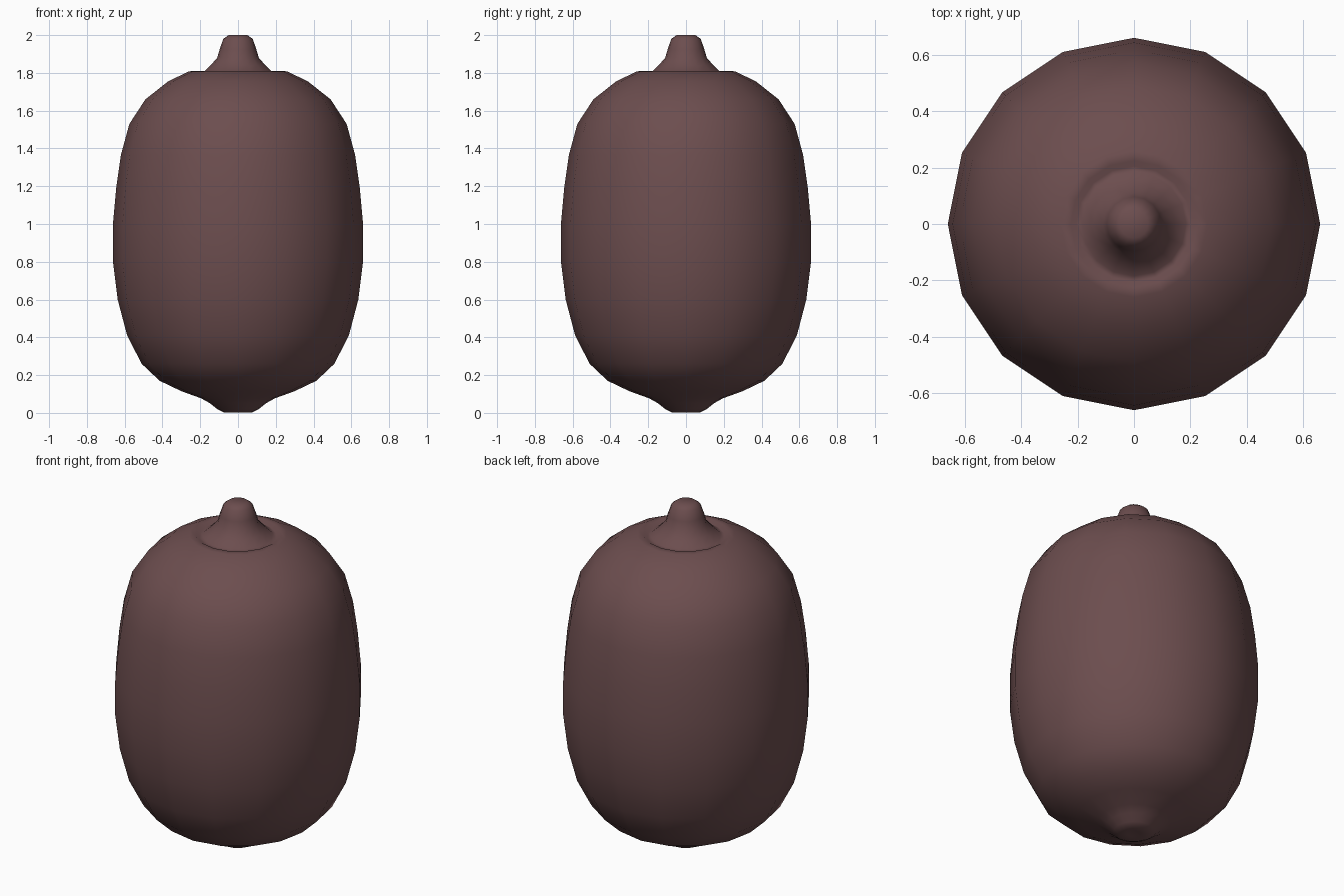
import bpy, bmesh
from math import cos, sin, pi

if "Cube" in bpy.data.objects:
    bpy.data.objects.remove(bpy.data.objects["Cube"])

SIDES = 16

# Profile (radius, height): blossom nub, plump body, rim and dip, flared stem
nub = [(0, 0.01), (0.035, 0.008), (0.075, 0.003), (0.11, 0.02), (0.15, 0.052), (0.195, 0.077)]
body = [(0.30, 0.115), (0.415, 0.17), (0.51, 0.26), (0.587, 0.41), (0.637, 0.60),
        (0.662, 0.80), (0.662, 1.00), (0.645, 1.19), (0.62, 1.365), (0.575, 1.53),
        (0.49, 1.66), (0.37, 1.755), (0.26, 1.808)]
rim = [(0.225, 1.811), (0.205, 1.797), (0.185, 1.803)]
stem = [(0.145, 1.84), (0.11, 1.88), (0.097, 1.925), (0.078, 1.98), (0.05, 2.0), (0, 2.0)]


def revolve(name, profile, mat):
    bm = bmesh.new()
    rings = []
    for r, z in profile:
        n = SIDES if r > 0 else 1
        rings.append([bm.verts.new((r * cos(2 * pi * i / SIDES), r * sin(2 * pi * i / SIDES), z))
                      for i in range(n)])
    for a, b in zip(rings, rings[1:]):
        for i in range(SIDES):
            j = (i + 1) % SIDES
            corners = [a[i % len(a)], a[j % len(a)], b[j % len(b)], b[i % len(b)]]
            bm.faces.new(list(dict.fromkeys(corners)))
    bmesh.ops.recalc_face_normals(bm, faces=bm.faces)
    for f in bm.faces:
        f.smooth = True
    mesh = bpy.data.meshes.new(name)
    bm.to_mesh(mesh)
    bm.free()
    mesh.materials.append(mat)
    obj = bpy.data.objects.new(name, mesh)
    bpy.context.collection.objects.link(obj)
    return obj


# Dusky brown skin
skin = bpy.data.materials.new("skin")
skin.diffuse_color = (0.15, 0.075, 0.077, 1)
skin.use_nodes = True
skin.node_tree.nodes["Principled BSDF"].inputs["Base Color"].default_value = skin.diffuse_color

# Whole fruit is one continuous smooth skin
revolve("fruit_with_stem", nub + body + rim + stem, skin)
